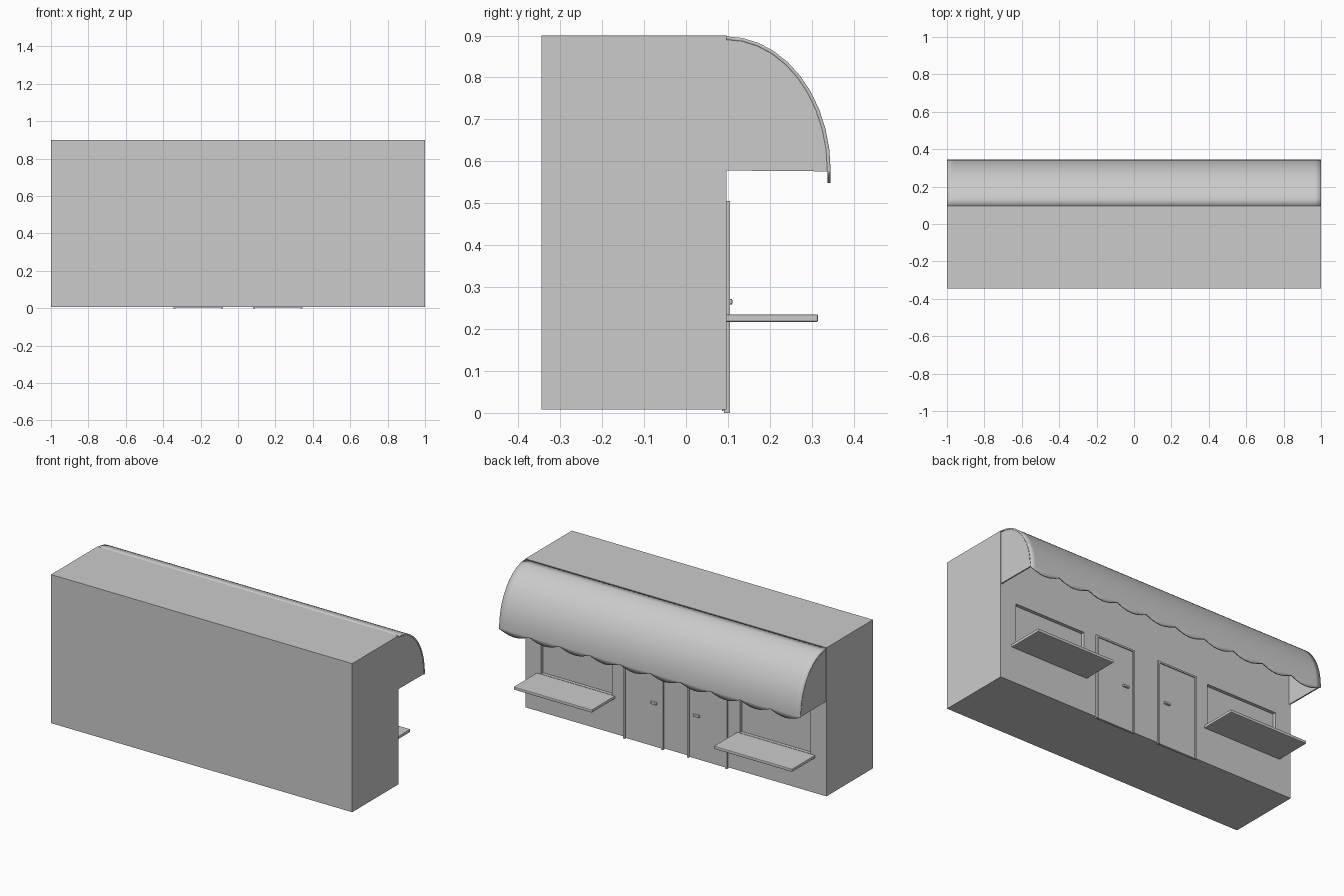
import bpy, bmesh
from math import sin, cos, pi

if "Cube" in bpy.data.objects:
    bpy.data.objects.remove(bpy.data.objects["Cube"])

WALL = 0.096          # y of the serving wall


def finish(name, bm):
    bmesh.ops.recalc_face_normals(bm, faces=bm.faces)
    me = bpy.data.meshes.new(name)
    bm.to_mesh(me)
    bm.free()
    ob = bpy.data.objects.new(name, me)
    bpy.context.collection.objects.link(ob)
    return ob


def box(name, x, y, z, bevel=0.0):
    """Box from (min, max) ranges."""
    bm = bmesh.new()
    bmesh.ops.create_cube(bm, size=1)
    for v in bm.verts:
        v.co = [r[0] if c < 0 else r[1] for c, r in zip(v.co, (x, y, z))]
    ob = finish(name, bm)
    if bevel:
        m = ob.modifiers.new("bevel", 'BEVEL')
        m.width, m.segments = bevel, 2
    return ob


def side_range(s, a, b):
    return tuple(sorted((s * a, s * b)))


# Main building block
body = box("stand_body", (-1, 1), (-0.345, WALL), (0.008, 0.9))

for s, side in ((1, "right"), (-1, "left")):
    # Shallow serving window recess
    cutter = box(side + "_window_cutter", side_range(s, 0.425, 0.895),
                 (WALL - 0.02, WALL + 0.05), (0.236, 0.492))
    cutter.hide_render = True
    cutter.hide_set(True)
    cut = body.modifiers.new(side + "_window", 'BOOLEAN')
    cut.operation, cut.object, cut.solver = 'DIFFERENCE', cutter, 'EXACT'

    # Serving counter
    box(side + "_counter", side_range(s, 0.405, 0.925), (WALL - 0.002, 0.315),
        (0.217, 0.235), 0.004)

    # Door panel, frame strips and handle
    box(side + "_door", side_range(s, 0.09, 0.335), (WALL - 0.01, WALL + 0.003), (0.004, 0.5))
    for part, x, z in (("inner_jamb", (0.08, 0.092), (0, 0.505)),
                       ("outer_jamb", (0.333, 0.345), (0, 0.505)),
                       ("lintel", (0.092, 0.333), (0.495, 0.505))):
        box(side + "_door_" + part, side_range(s, *x), (WALL - 0.005, 0.105), z)
    box(side + "_door_handle", side_range(s, 0.122, 0.162), (WALL, 0.111),
        (0.258, 0.272), 0.004)

# Curved awning sheet with scalloped hem
RY, RZ, Z0, SEG = 0.249, 0.32, 0.578, 10
profile = [(WALL + RY * sin(i / SEG * pi / 2), Z0 + RZ * cos(i / SEG * pi / 2))
           for i in range(SEG + 1)]
SCALLOPS, STEPS = 10, 6
n = SCALLOPS * STEPS
bm = bmesh.new()
rows = []
for i in range(n + 1):
    x = -1 + 2 * i / n
    drop = 0.004 + 0.026 * abs(sin(pi * i / STEPS))
    pts = profile + [(profile[-1][0], Z0 - drop)]
    rows.append([bm.verts.new((x, y, z)) for y, z in pts])
for a, b in zip(rows, rows[1:]):
    for j in range(len(a) - 1):
        bm.faces.new((a[j], a[j + 1], b[j + 1], b[j]))
awning = finish("awning", bm)
# Keep the outer surface outward so the thickness grows inward
if awning.data.polygons[0].normal.z < 0:
    awning.data.flip_normals()
sol = awning.modifiers.new("thickness", 'SOLIDIFY')
sol.thickness, sol.offset = 0.008, -1
bpy.context.view_layer.objects.active = awning
bpy.ops.object.select_all(action='DESELECT')
awning.select_set(True)
bpy.ops.object.shade_smooth_by_angle(angle=0.6)

# Closed end panels of the awning
for s, side in ((1, "right"), (-1, "left")):
    bm = bmesh.new()
    outline = [(WALL, Z0)] + [(y - 0.002, z - 0.002) for y, z in profile]
    face = bm.faces.new([bm.verts.new((s * 0.998, y, z)) for y, z in outline])
    ext = bmesh.ops.extrude_face_region(bm, geom=[face])
    for v in ext["geom"]:
        if isinstance(v, bmesh.types.BMVert):
            v.co.x -= s * 0.008
    if not any(len(f.verts) == len(outline) and abs(f.calc_center_median().x) > 0.997
               for f in bm.faces):
        ring = [v for v in bm.verts if abs(v.co.x) > 0.997]
        bmesh.ops.contextual_create(bm, geom=ring)
    finish(side + "_awning_end", bm)
